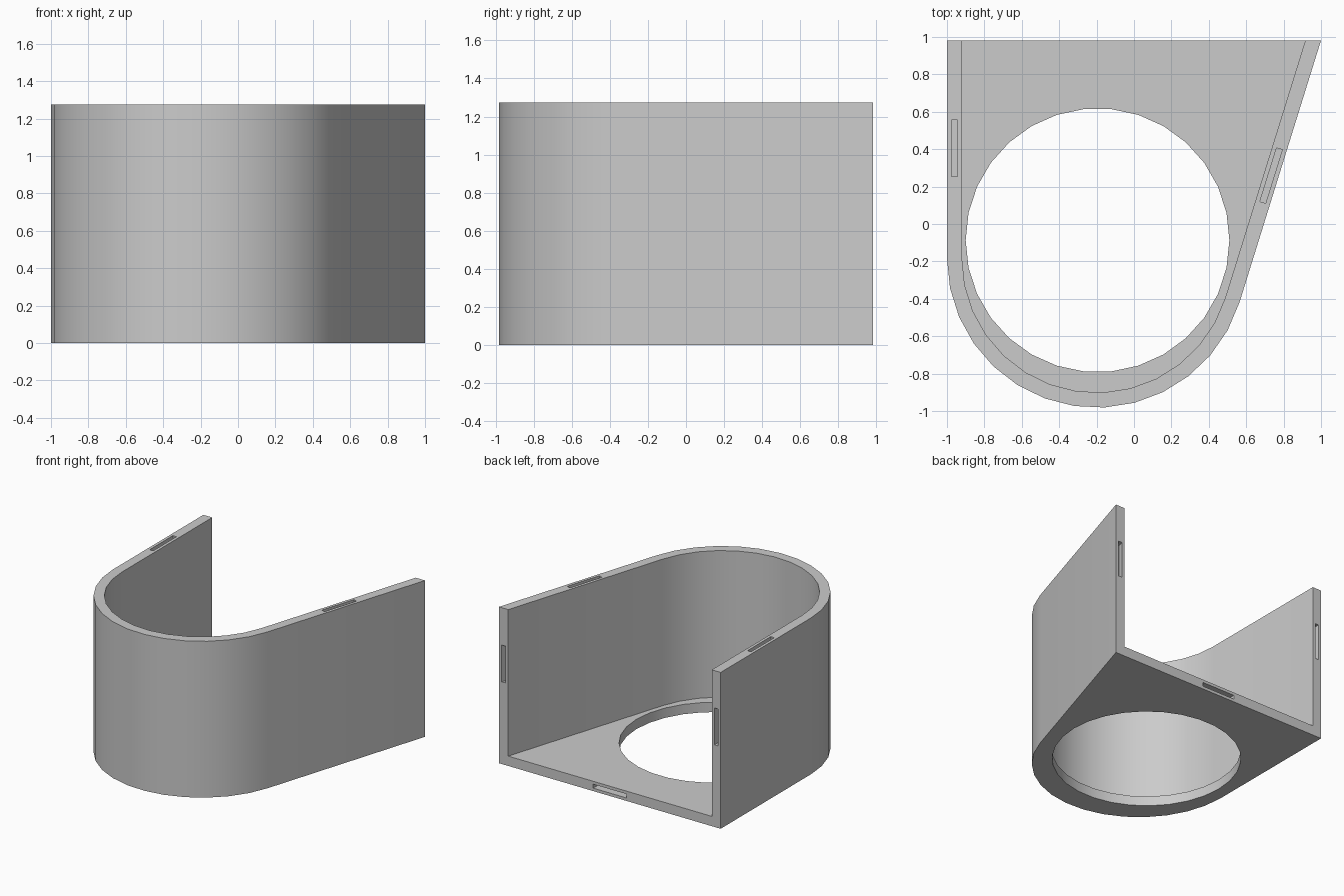
import bpy
import bmesh
import math
from mathutils import Matrix, Vector

cube = bpy.data.objects.get("Cube")
if cube:
    bpy.data.objects.remove(cube, do_unlink=True)

HEIGHT, WALL, BACK = 1.275, 0.08, 0.982
RADIUS = 0.8
CENTRE = Vector((-0.2, -0.182))
CORNER = Vector((1.0, BACK))

# Direction of the slanted wall, tangent to the round front
to_centre = CENTRE - CORNER
slant = math.atan2(to_centre.y, to_centre.x) + math.asin(RADIUS / to_centre.length) + math.pi
along = Vector((math.cos(slant), math.sin(slant)))
normal_angle = slant - math.pi / 2
normal = Vector((math.cos(normal_angle), math.sin(normal_angle)))

grey = bpy.data.materials.new("light_grey")
grey.use_nodes = True
grey.diffuse_color = (0.6, 0.6, 0.6, 1)
grey.node_tree.nodes["Principled BSDF"].inputs["Base Color"].default_value = (0.6, 0.6, 0.6, 1)


def prism(name, outline, z0, z1):
    """Extrude a closed outline from z0 to z1."""
    bm = bmesh.new()
    face = bm.faces.new([bm.verts.new((p[0], p[1], z0)) for p in outline])
    top = bmesh.ops.extrude_face_region(bm, geom=[face])["geom"]
    verts = [v for v in top if isinstance(v, bmesh.types.BMVert)]
    bmesh.ops.translate(bm, verts=verts, vec=(0, 0, z1 - z0))
    bmesh.ops.recalc_face_normals(bm, faces=bm.faces)
    return add_object(name, bm)


def box(name, centre, size, turn=0.0):
    bm = bmesh.new()
    matrix = (Matrix.Translation(centre) @ Matrix.Rotation(turn, 4, "Z")
              @ Matrix.Diagonal((*size, 1)))
    bmesh.ops.create_cube(bm, size=1, matrix=matrix)
    return add_object(name, bm)


def add_object(name, bm):
    mesh = bpy.data.meshes.new(name)
    bm.to_mesh(mesh)
    bm.free()
    mesh.materials.append(grey)
    obj = bpy.data.objects.new(name, mesh)
    bpy.context.collection.objects.link(obj)
    return obj


def horseshoe(radius, y_end, steps=14):
    """Round front with a straight and a slanted side, open to y_end."""
    start, end = math.pi, 2 * math.pi + normal_angle
    arc = []
    for i in range(steps + 1):
        a = start + (end - start) * i / steps
        arc.append(CENTRE + radius * Vector((math.cos(a), math.sin(a))))
    tip = arc[-1] + along * ((y_end - arc[-1].y) / along.y)
    return [Vector((arc[0].x, y_end))] + arc + [tip]


holder = prism("holder_body", horseshoe(RADIUS, BACK), 0, HEIGHT)

# Cavity and round floor opening
cutters = [prism("cavity_cutter", horseshoe(RADIUS - WALL, BACK + 0.2), WALL, HEIGHT + 0.2)]
ring = [(-0.195 + 0.705 * math.cos(math.tau * i / 30),
         -0.087 + 0.705 * math.sin(math.tau * i / 30)) for i in range(30)]
cutters.append(prism("opening_cutter", ring, -0.1, WALL + 0.1))

# Narrow slots in the wall tops, the wall ends and the back of the floor
LONG, THIN, DEEP = 0.3, 0.032, 0.12
left_mid = -1 + WALL / 2
right_top = CORNER - along * 0.77 - normal * WALL / 2
right_end = CORNER.x - WALL / 2 / normal.x
cutters += [
    box("straight_top_slot", (left_mid, 0.405, HEIGHT), (THIN, LONG, DEEP)),
    box("slanted_top_slot", (*right_top, HEIGHT), (LONG, THIN, DEEP), slant),
    box("straight_end_slot", (left_mid, BACK, 0.82), (THIN, DEEP, LONG)),
    box("slanted_end_slot", (right_end, BACK, 0.82), (DEEP, THIN, LONG), slant),
    box("floor_slot", (0, BACK, WALL / 2), (LONG, DEEP, THIN)),
]

bpy.ops.object.select_all(action="DESELECT")
bpy.context.view_layer.objects.active = holder
holder.select_set(True)
for cutter in cutters:
    cutter.hide_render = True
    cut = holder.modifiers.new(cutter.name, "BOOLEAN")
    cut.operation, cut.solver, cut.object = "DIFFERENCE", "EXACT", cutter
    bpy.ops.object.modifier_apply(modifier=cut.name)
    bpy.data.objects.remove(cutter, do_unlink=True)

bpy.ops.object.shade_smooth_by_angle(angle=math.radians(30))
